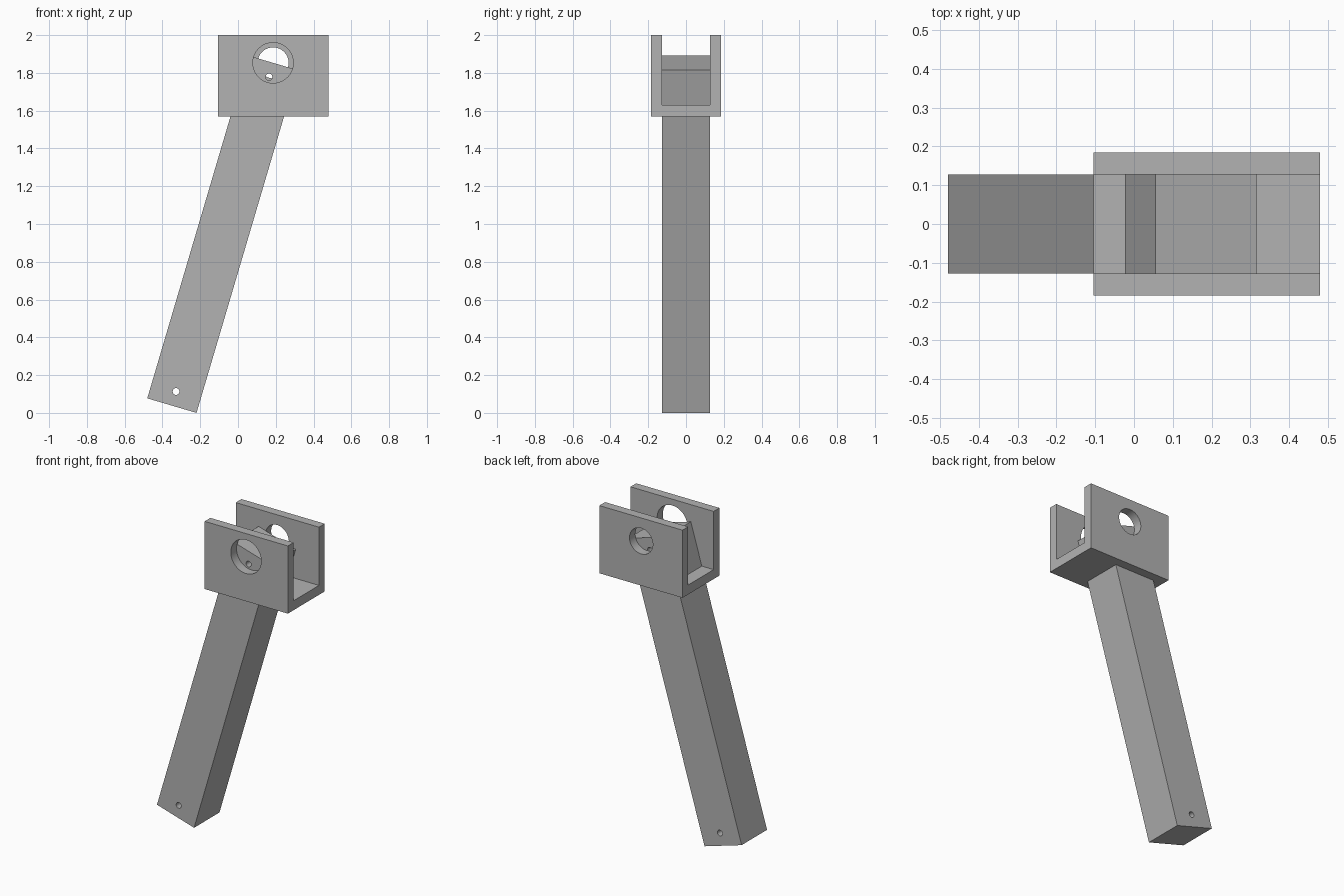
import bpy, math
from mathutils import Vector, Matrix

cube = bpy.data.objects.get("Cube")
if cube:
    bpy.data.objects.remove(cube, do_unlink=True)

GREY = (0.45, 0.45, 0.45, 1)
grey = bpy.data.materials.new("plain grey")
grey.use_nodes = True
grey.diffuse_color = GREY
grey.node_tree.nodes["Principled BSDF"].inputs["Base Color"].default_value = GREY

TILT = math.radians(16.45)
AXIS = Vector((math.sin(TILT), 0, math.cos(TILT)))
WIDTH, DEPTH, LENGTH = 0.272, 0.255, 1.892
BASE = Vector((-0.35, 0, WIDTH / 2 * math.sin(TILT)))
TOP = BASE + AXIS * LENGTH


def box(name, centre, size, tilt=0):
    bpy.ops.mesh.primitive_cube_add(size=1, location=centre, rotation=(0, tilt, 0))
    ob = bpy.context.object
    ob.name = name
    ob.scale = size
    bpy.ops.object.transform_apply(location=False, rotation=False, scale=True)
    ob.data.materials.append(grey)
    return ob


def pin(name, centre, radius, depth, sides):
    bpy.ops.mesh.primitive_cylinder_add(vertices=sides, radius=radius, depth=depth,
                                        location=centre, rotation=(math.pi / 2, 0, 0))
    ob = bpy.context.object
    ob.name = name
    ob.data.materials.append(grey)
    return ob


def cut(target, cutters):
    for cutter in cutters:
        mod = target.modifiers.new("cut", 'BOOLEAN')
        mod.operation = 'DIFFERENCE'
        mod.solver = 'EXACT'
        mod.object = cutter
        bpy.context.view_layer.objects.active = target
        bpy.ops.object.modifier_apply(modifier=mod.name)
        bpy.data.objects.remove(cutter, do_unlink=True)
    bpy.ops.object.select_all(action='DESELECT')
    target.select_set(True)
    bpy.ops.object.shade_smooth_by_angle(angle=math.radians(30))


# Tilted arm with a small pin hole near each end
arm = box("arm", (BASE + TOP) / 2, (WIDTH, DEPTH, LENGTH), TILT)
cut(arm, [pin("pin_hole_cutter", p, 0.018, 1, 24)
          for p in (BASE + AXIS * 0.078, TOP - AXIS * 0.078)])

# U-shaped bracket: open slot, wide hole in front wall, narrower one in back
bracket = box("bracket", (0.1875, 0, 1.785), (0.585, 0.37, 0.43))
slot = box("slot_cutter", (0.1875, 0, 1.93), (1, DEPTH, 0.6))
front_hole = pin("front_hole_cutter", TOP + Vector((0, -0.2, 0)), 0.107, 0.3, 64)
back_hole = pin("back_hole_cutter", TOP + Vector((0, 0.2, 0)), 0.082, 0.3, 64)
cut(bracket, [slot, front_hole, back_hole])
